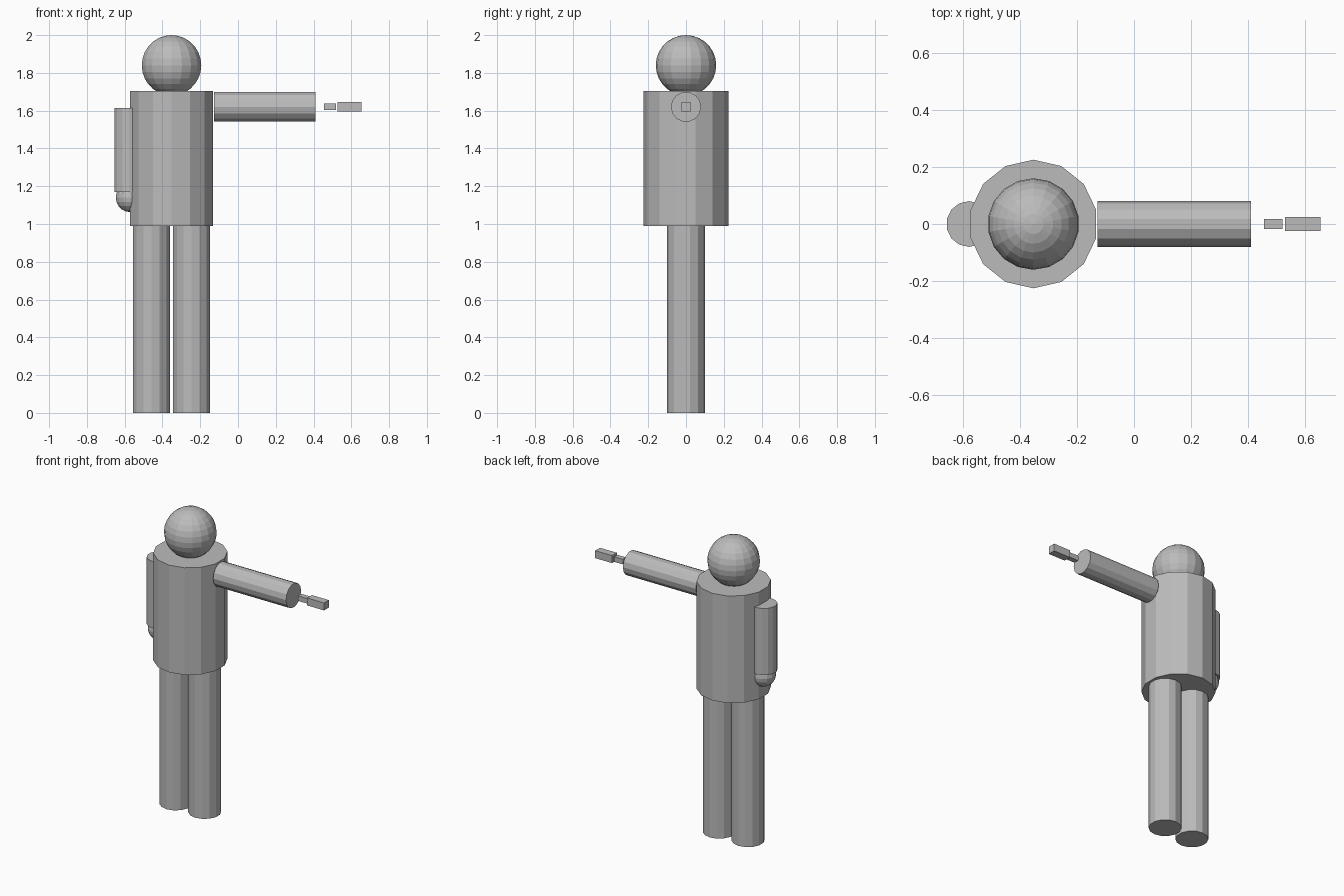
import bpy
import math
from mathutils import Vector

cube = bpy.data.objects.get("Cube")
if cube:
    bpy.data.objects.remove(cube, do_unlink=True)

# Single plain grey material
grey = bpy.data.materials.new("plain grey")
grey.use_nodes = True
colour = (0.5, 0.5, 0.5, 1)
grey.diffuse_color = colour
grey.node_tree.nodes["Principled BSDF"].inputs["Base Color"].default_value = colour

SIDES = 14
BODY_X = -0.352
ARM_Z = 1.62


def finish(name):
    obj = bpy.context.object
    obj.name = name
    obj.data.materials.append(grey)
    return obj


def cylinder(name, start, end, radius):
    start, end = Vector(start), Vector(end)
    axis = end - start
    turn = (0, math.pi / 2, 0) if abs(axis.x) > abs(axis.z) else (0, 0, 0)
    bpy.ops.mesh.primitive_cylinder_add(
        vertices=SIDES, radius=radius, depth=axis.length,
        location=(start + end) / 2, rotation=turn)
    return finish(name)


def ball(name, centre, radius, segments, rings):
    bpy.ops.mesh.primitive_uv_sphere_add(
        segments=segments, ring_count=rings, radius=radius, location=centre)
    return finish(name)


def block(name, x0, x1, width):
    bpy.ops.mesh.primitive_cube_add(size=1, location=((x0 + x1) / 2, 0, ARM_Z))
    obj = finish(name)
    obj.scale = (x1 - x0, width, width)
    return obj


# Torso and head
cylinder("torso", (BODY_X, 0, 0.99), (BODY_X, 0, 1.705), 0.225)
ball("head", (BODY_X, 0, 1.84), 0.16, 18, 14)

# Legs, a pair about the body axis
for side, sign in (("right", -1), ("left", 1)):
    x = BODY_X + sign * 0.106
    cylinder(side + "_leg", (x, 0, 0), (x, 0, 0.99), 0.1)

# Hanging right arm with its round hand
cylinder("right_arm", (-0.577, 0, 1.17), (-0.577, 0, 1.615), 0.08)
ball("right_hand", (-0.572, 0, 1.14), 0.077, 14, 10)

# Outstretched left arm with two loose blocks beyond it
cylinder("left_arm", (-0.128, 0, ARM_Z), (0.41, 0, ARM_Z), 0.08)
block("inner_block", 0.455, 0.52, 0.034)
block("outer_block", 0.528, 0.653, 0.05)
